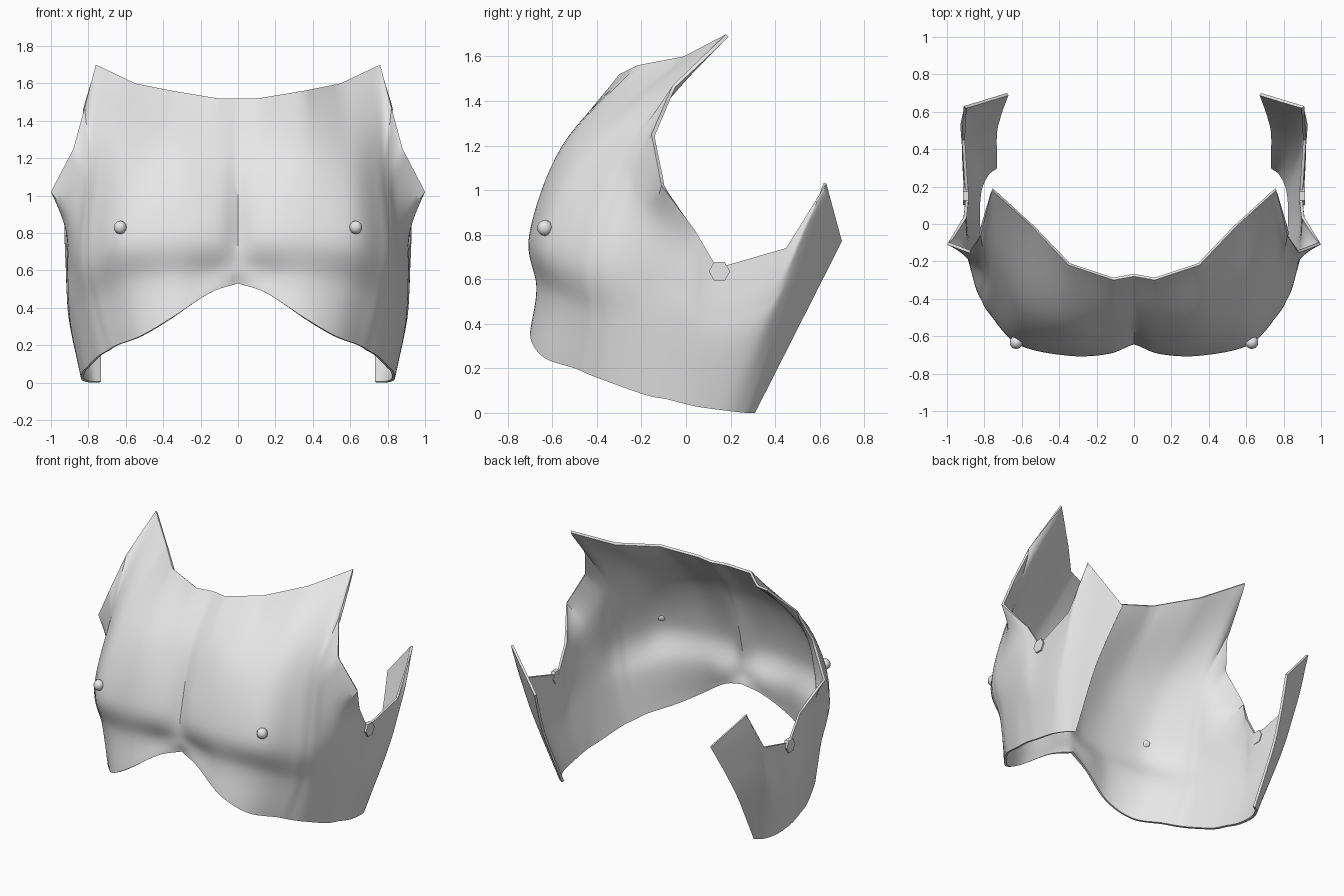
import bpy
import math
from mathutils import Vector

if "Cube" in bpy.data.objects:
    bpy.data.objects.remove(bpy.data.objects["Cube"], do_unlink=True)

# One pale grey for the whole shell
grey = bpy.data.materials.new("pale_grey")
grey.use_nodes = True
colour = (0.8, 0.8, 0.8, 1)
grey.diffuse_color = colour
grey.node_tree.nodes["Principled BSDF"].inputs["Base Color"].default_value = colour


def spline(points, steps, smooth=True):
    """Sample a curve through the points, either rounded or straight."""
    pts = [Vector(p) for p in points]
    last = len(pts) - 1
    result = []
    for k in range(last):
        a, b = pts[k], pts[k + 1]
        before = pts[k - 1] if k else a * 2 - b
        after = pts[k + 2] if k + 2 <= last else b * 2 - a
        for s in range(steps):
            t = s / steps
            if not smooth:
                result.append(a.lerp(b, t))
                continue
            tangent_a, tangent_b = (b - before) / 2, (after - a) / 2
            ease = t * t * (3 - 2 * t)
            result.append(a.lerp(b, ease)
                          + tangent_a * t * (1 - t) ** 2
                          - tangent_b * t * t * (1 - t))
    return result + [pts[-1]]


def finish(obj, name, angle):
    """Name, colour, mirror and shade a part."""
    obj.name = name
    obj.data.materials.append(grey)
    bpy.ops.object.select_all(action='DESELECT')
    obj.select_set(True)
    bpy.context.view_layer.objects.active = obj
    bpy.ops.object.transform_apply(location=True, rotation=True, scale=True)
    mirror = obj.modifiers.new("mirror", 'MIRROR')
    mirror.merge_threshold = 0.002
    if name == "chest_shell":
        wall = obj.modifiers.new("wall", 'SOLIDIFY')
        wall.thickness = 0.016
        wall.offset = -1
    for modifier in list(obj.modifiers):
        bpy.ops.object.modifier_apply(modifier=modifier.name)
    bpy.ops.object.shade_smooth_by_angle(angle=math.radians(angle))


# Lower hem, from the breastbone round to the back corner
hem = [(0, -.62, .53), (.15, -.66, .48), (.35, -.7, .35), (.52, -.64, .25),
       (.65, -.5, .2), (.7, -.43, .17), (.75, -.35, .14), (.81, -.18, .08),
       (.83, -.08, .06), (.84, .04, .03), (.83, .18, .01), (.79, .27, 0),
       (.74, .31, 0)]

# Upper rim: neckline, shoulder peak, armhole, notch and rear wing
rim = [(0, -.28, 1.52), (.11, -.3, 1.52), (.35, -.22, 1.56), (.55, -.01, 1.6),
       (.76, .18, 1.7), (.82, -.06, 1.47), (.88, -.155, 1.25), (1, -.11, 1.02),
       (.91, .04, .82), (.9, .14, .65), (.92, .45, .74), (.91, .63, 1.03),
       (.68, .7, .77)]

# Chest contours between hem and rim
under_chest = [(0, -.64, .62), (.15, -.65, .59), (.35, -.67, .56), (.57, -.6, .52),
               (.72, -.46, .45), (.77, -.39, .43), (.81, -.32, .42), (.86, -.17, .4)]
full_chest = [(0, -.63, .8), (.13, -.69, .8), (.35, -.7, .8), (.62, -.64, .78),
              (.77, -.48, .73), (.82, -.4, .7), (.85, -.33, .68), (.885, -.18, .65)]
upper_chest = [(0, -.51, 1.2), (.13, -.54, 1.2), (.36, -.55, 1.2), (.59, -.45, 1.2),
               (.73, -.31, 1.2), (.79, -.27, 1.13), (.83, -.24, 1.05), (.91, -.15, .88)]

# The side panels bow gently outward between hem and rim
contours = [(under_chest, .45), (full_chest, .68), (upper_chest, .87)]
for contour, height in contours:
    for low, high in list(zip(hem, rim))[len(contour):]:
        point = Vector(low).lerp(Vector(high), height)
        point.x += .03 * math.sin(math.pi * height)
        contour.append(point)

# Half of the shell, lofted through the contours
rows = [spline(line, 6, smooth=line is not rim)
        for line in (hem, under_chest, full_chest, upper_chest, rim)]
columns = [spline(column, 8) for column in zip(*rows)]
tall, wide = len(columns[0]), len(columns)
verts = [p for column in columns for p in column]
for p in verts[:tall]:
    p.x = 0
faces = [(i * tall + j, (i + 1) * tall + j, (i + 1) * tall + j + 1, i * tall + j + 1)
         for i in range(wide - 1) for j in range(tall - 1)]
mesh = bpy.data.meshes.new("chest_shell")
mesh.from_pydata(verts, [], faces)
shell = bpy.data.objects.new("chest_shell", mesh)
bpy.context.collection.objects.link(shell)
finish(shell, "chest_shell", 40)

# Small raised studs on the chest
bpy.ops.mesh.primitive_uv_sphere_add(segments=10, ring_count=6, radius=.036,
                                     location=(.63, -.633, .83))
finish(bpy.context.object, "chest_studs", 60)

# Little tabs under the armhole notches
bpy.ops.mesh.primitive_cylinder_add(vertices=6, radius=.048, depth=.03,
                                    location=(.9, .15, .635),
                                    rotation=(0, math.pi / 2, 0))
finish(bpy.context.object, "notch_tabs", 30)
